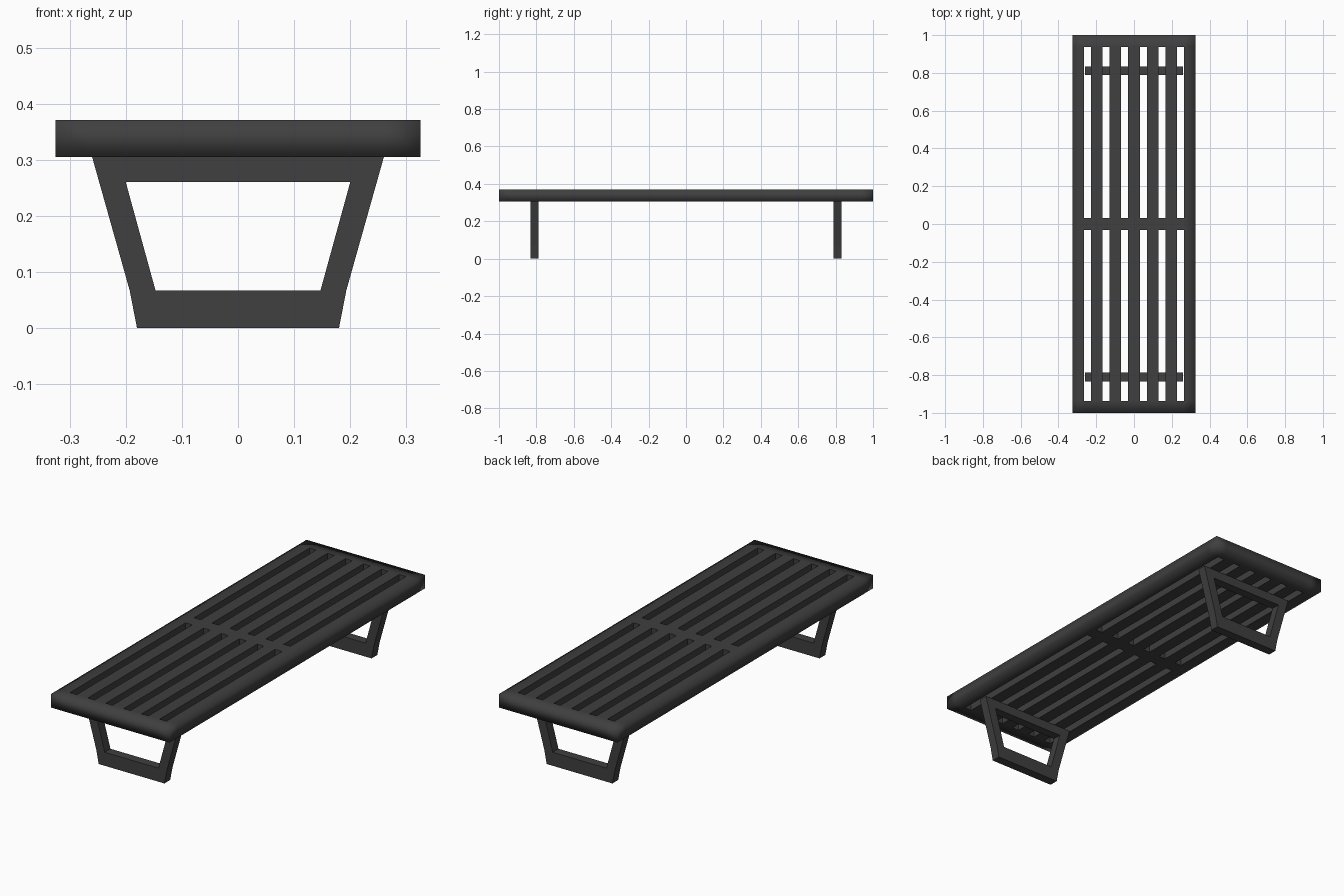
import bpy
import bmesh

if "Cube" in bpy.data.objects:
    bpy.data.objects.remove(bpy.data.objects["Cube"])

mat = bpy.data.materials.new("dark_grey")
mat.diffuse_color = (0.05, 0.05, 0.05, 1)
mat.use_nodes = True
mat.node_tree.nodes["Principled BSDF"].inputs["Base Color"].default_value = mat.diffuse_color

TOP, UNDER = 0.371, 0.305
HALF_W, SLAT, SLATS = 0.325, 0.061, 7
PITCH = (2 * HALF_W - SLAT) / (SLATS - 1)


def finish(bm, name):
    bmesh.ops.recalc_face_normals(bm, faces=bm.faces[:])
    mesh = bpy.data.meshes.new(name)
    bm.to_mesh(mesh)
    bm.free()
    mesh.materials.append(mat)
    ob = bpy.data.objects.new(name, mesh)
    bpy.context.collection.objects.link(ob)
    return ob


def extrude(bm, offset):
    """Give a flat sheet thickness, keeping both sides."""
    ret = bmesh.ops.extrude_face_region(bm, geom=bm.faces[:], use_keep_orig=True)
    verts = [g for g in ret["geom"] if isinstance(g, bmesh.types.BMVert)]
    bmesh.ops.translate(bm, verts=verts, vec=offset)


# Slatted deck: a grid with the gaps left open, then thickened
xs = []
for i in range(SLATS):
    left = -HALF_W + i * PITCH
    xs += [left, left + SLAT]
ys = [-1, -0.937, -0.033, 0.033, 0.937, 1]
bm = bmesh.new()
grid = [[bm.verts.new((x, y, TOP)) for y in ys] for x in xs]
for i in range(len(xs) - 1):
    for j in range(len(ys) - 1):
        if i % 2 and j % 2:
            continue
        bm.faces.new((grid[i][j], grid[i + 1][j], grid[i + 1][j + 1], grid[i][j + 1]))
extrude(bm, (0, 0, UNDER - TOP))
bmesh.ops.recalc_face_normals(bm, faces=bm.faces[:])

# Outer rim shades softly; gap edges and upright corners stay crisp
for f in bm.faces:
    f.smooth = True
for e in bm.edges:
    a, b = e.verts[0].co, e.verts[1].co
    mid = (a + b) / 2
    on_rim = abs(mid.x) > HALF_W - 0.001 or abs(mid.y) > 0.999
    upright = abs(a.z - b.z) > 0.01
    if e.calc_face_angle(0) > 0.5 and (upright or not on_rim):
        e.smooth = False
finish(bm, "slatted_deck")

# Leg frames: tapered ring of outer and inner profile points
half_outer = [(0.18, 0), (0.193, 0.067), (0.26, UNDER)]
half_inner = [(0.147, 0.067), (0.147, 0.067), (0.20, 0.26)]


def mirrored(half):
    return half + [(-x, z) for x, z in reversed(half)]


def leg_frame(name, y, depth=0.045):
    bm = bmesh.new()
    outer = [bm.verts.new((x, y - depth / 2, z)) for x, z in mirrored(half_outer)]
    inner = [bm.verts.new((x, y - depth / 2, z)) for x, z in mirrored(half_inner)]
    for i in range(6):
        j = (i + 1) % 6
        bm.faces.new((outer[i], outer[j], inner[j], inner[i]))
    bmesh.ops.remove_doubles(bm, verts=bm.verts[:], dist=0.0001)
    extrude(bm, (0, depth, 0))
    finish(bm, name)


leg_frame("front_leg_frame", -0.81)
leg_frame("back_leg_frame", 0.81)
